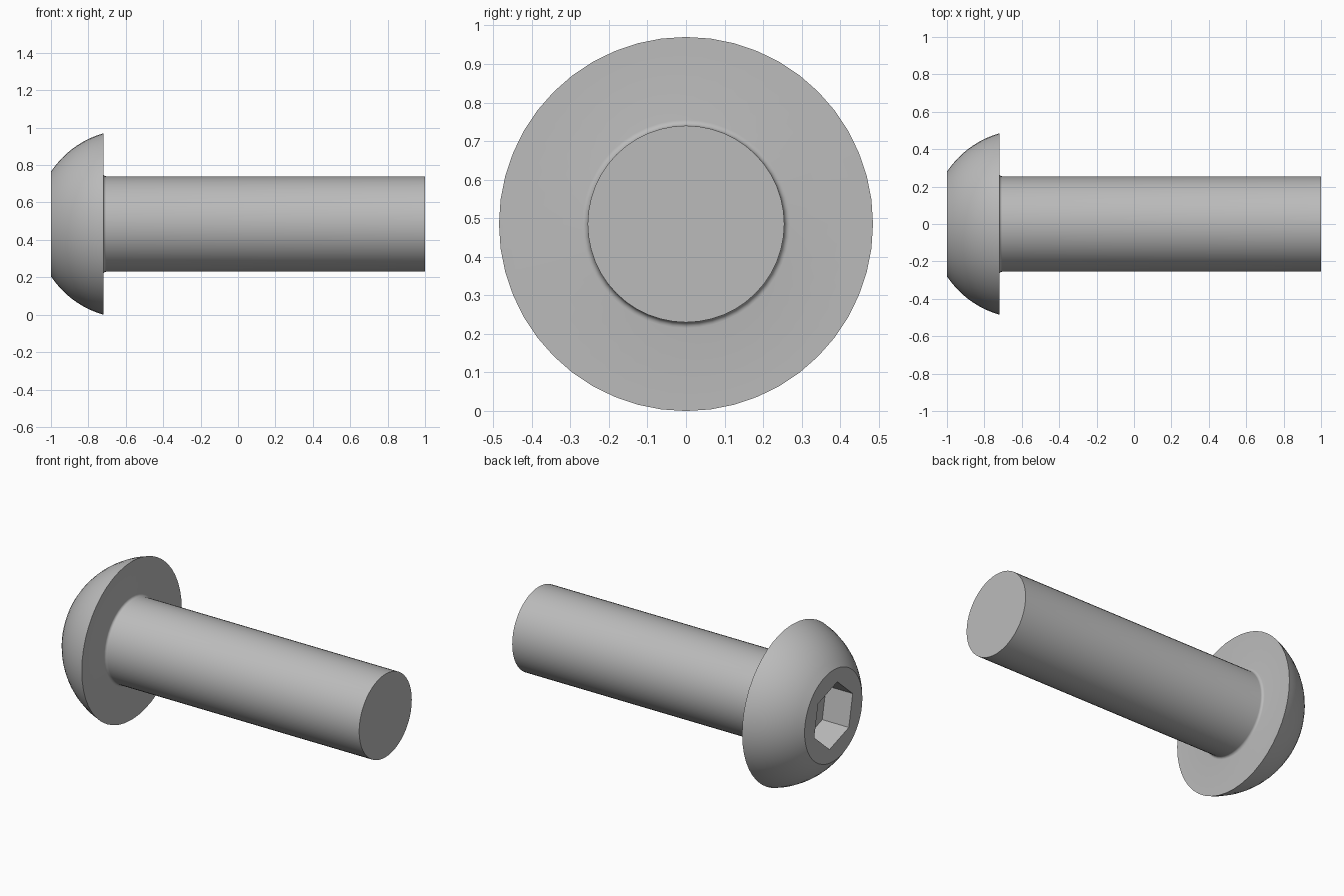
import bpy
import bmesh
from math import sin, cos, pi, sqrt, radians

if "Cube" in bpy.data.objects:
    bpy.data.objects.remove(bpy.data.objects["Cube"])

SIDES = 48
AXIS_Z = 0.485          # height of the screw axis
HEAD_R, FLAT_R, SHANK_R = 0.485, 0.28, 0.255
FACE_X, SEAT_X, END_X = -1.0, -0.72, 1.0
FILLET = 0.015
SOCKET_R, SOCKET_DEPTH = 0.197, 0.18

steel = bpy.data.materials.new("grey steel")
steel.use_nodes = True
grey = (0.5, 0.5, 0.5, 1)
steel.diffuse_color = grey
steel.node_tree.nodes["Principled BSDF"].inputs["Base Color"].default_value = grey

bm = bmesh.new()


def ring(x, radius, count=SIDES, turn=0.0):
    """Ring of vertices around the screw axis."""
    angles = [turn + 2 * pi * i / count for i in range(count)]
    return [bm.verts.new((x, radius * cos(a), AXIS_Z + radius * sin(a))) for a in angles]


def skin(a, b):
    """Quads between two rings of equal count."""
    n = len(a)
    for i in range(n):
        j = (i + 1) % n
        bm.faces.new((a[i], a[j], b[j], b[i]))


def loop_edges(loop):
    return [bm.edges.get((v, loop[i - 1])) or bm.edges.new((v, loop[i - 1]))
            for i, v in enumerate(loop)]


# Domed head: arc centred on the axis, from the flat face to the rim
dome_x = -0.58
dome_r = sqrt((FACE_X - dome_x) ** 2 + FLAT_R ** 2)
profile = []
for i in range(11):
    x = FACE_X + (SEAT_X - FACE_X) * i / 10
    profile.append((x, sqrt(dome_r ** 2 - (x - dome_x) ** 2)))

# Small fillet under the head, then the plain shank
for i in range(6):
    a = pi / 2 * i / 5
    profile.append((SEAT_X + FILLET * (1 - cos(a)), SHANK_R + FILLET * (1 - sin(a))))
profile.append((END_X, SHANK_R))

rings = [ring(x, r) for x, r in profile]
for a, b in zip(rings, rings[1:]):
    skin(a, b)
bm.faces.new(rings[-1])

# Hexagon socket sunk into the flat face
turn = radians(41)
mouth = ring(FACE_X, SOCKET_R, 6, turn)
floor = ring(FACE_X + SOCKET_DEPTH, SOCKET_R, 6, turn)
skin(mouth, floor)
bm.faces.new(floor)
bmesh.ops.triangle_fill(bm, use_beauty=True, normal=(-1, 0, 0),
                        edges=loop_edges(rings[0]) + loop_edges(mouth))
bmesh.ops.recalc_face_normals(bm, faces=bm.faces)

mesh = bpy.data.meshes.new("button_head_screw")
bm.to_mesh(mesh)
bm.free()
mesh.materials.append(steel)
screw = bpy.data.objects.new("button_head_screw", mesh)
bpy.context.collection.objects.link(screw)

# Smooth curved surfaces, crisp edges
bpy.context.view_layer.objects.active = screw
screw.select_set(True)
bpy.ops.object.shade_smooth_by_angle(angle=radians(25))
